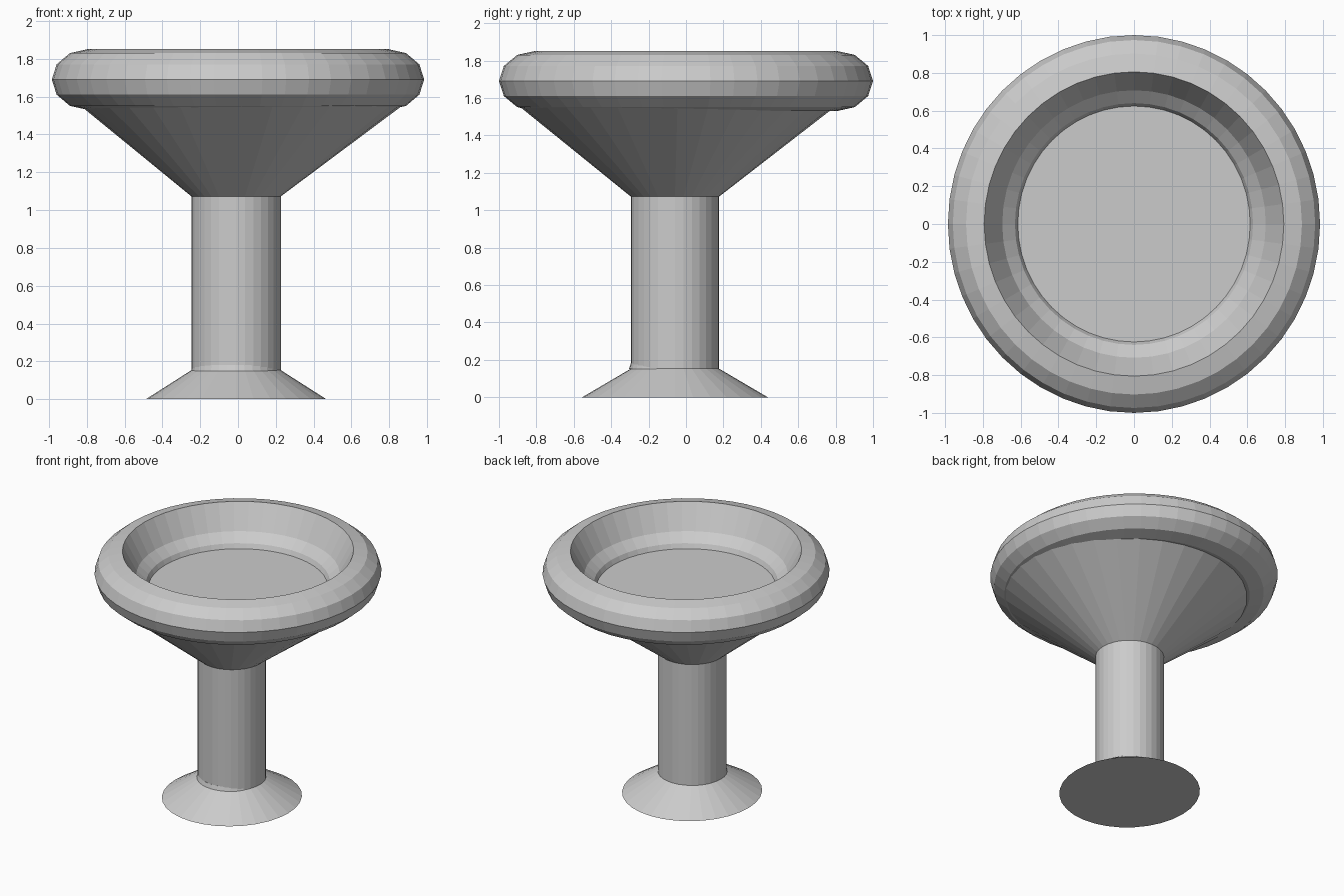
import bpy, bmesh
from math import cos, sin, tau, radians

if "Cube" in bpy.data.objects:
    bpy.data.objects.remove(bpy.data.objects["Cube"])


def loft(name, rings, n=32, ring_closed=False):
    """Loft through ellipses given as (cx, cy, z, rx, ry); capped, or closed into a ring."""
    bm = bmesh.new()
    loops = [[bm.verts.new((cx + rx * cos(tau * i / n), cy + ry * sin(tau * i / n), z))
              for i in range(n)] for cx, cy, z, rx, ry in rings]
    following = loops[1:] + (loops[:1] if ring_closed else [])
    for a, b in zip(loops, following):
        for i in range(n):
            j = (i + 1) % n
            bm.faces.new((a[i], a[j], b[j], b[i]))
    if not ring_closed:
        bm.faces.new(loops[0][::-1])
        bm.faces.new(loops[-1])
    bmesh.ops.recalc_face_normals(bm, faces=bm.faces)
    mesh = bpy.data.meshes.new(name)
    bm.to_mesh(mesh)
    bm.free()
    ob = bpy.data.objects.new(name, mesh)
    bpy.context.collection.objects.link(ob)
    return ob


# Flared foot, stem and funnel; its flat top is the bowl floor
loft("pedestal", [
    (-0.010, -0.059, 0.000, 0.477, 0.497),
    (-0.010, -0.059, 0.153, 0.237, 0.236),
    (-0.010, -0.059, 1.073, 0.237, 0.236),
    (0.019, -0.045, 1.575, 0.880, 0.870),
])

# Small lip showing at the front of the stem's bottom
loft("stem_lip", [
    (-0.012, -0.067, 0.150, 0.236, 0.238),
    (-0.012, -0.062, 0.180, 0.230, 0.234),
])

# Rim: rounded outside, then a concave inside sloping down to the floor
profile = [(0.803 + 0.194 * cos(radians(a)), 1.691 + 0.161 * sin(radians(a)))
           for a in range(-90, 91, 30)]
profile += [(0.706, 1.67), (0.638, 1.61), (0.616, 1.56), (0.70, 1.55)]
loft("rim", [(0, 0, z, r * 0.988, r * 1.003) for r, z in profile], n=48, ring_closed=True)
